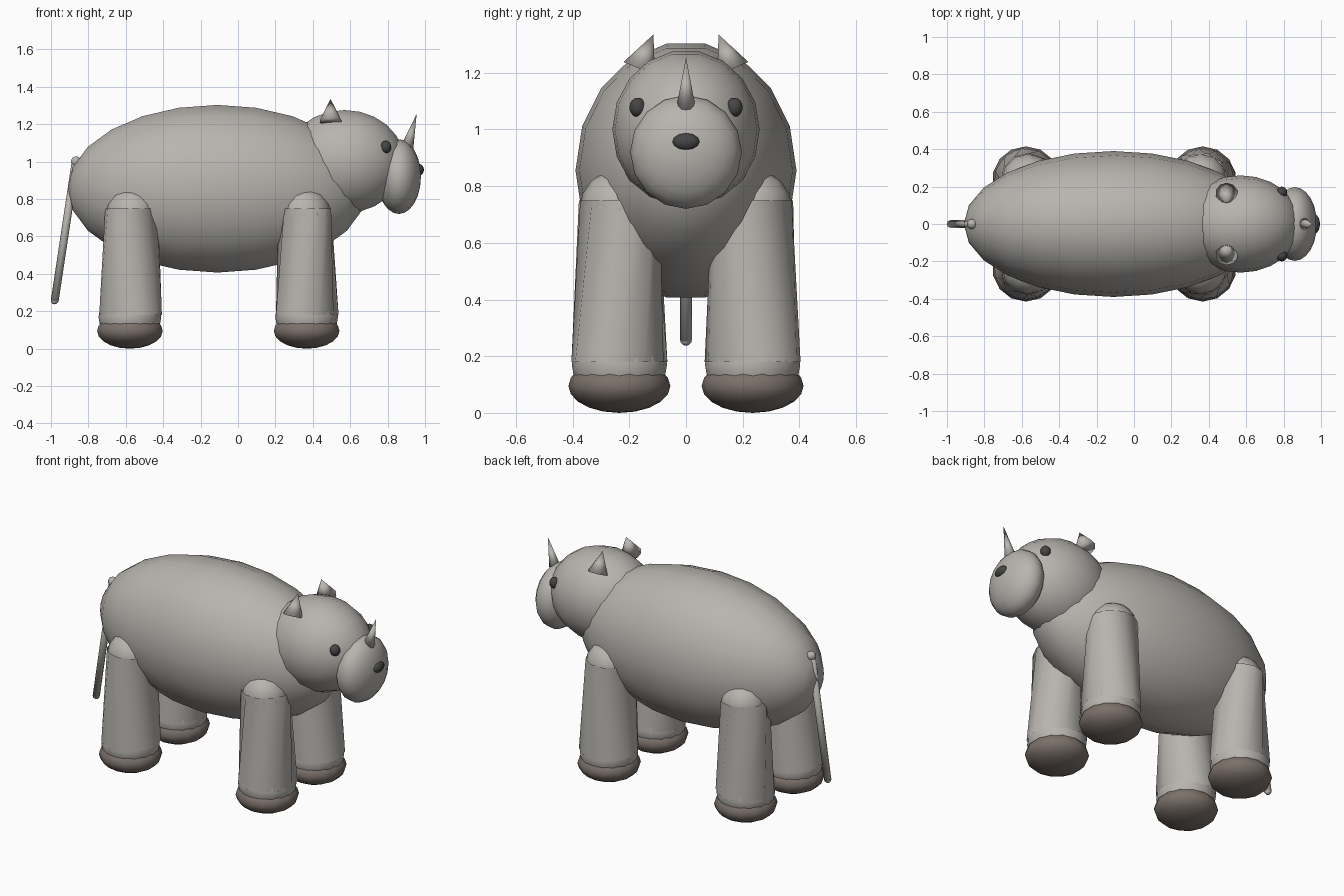
import bpy, bmesh
from math import pi, cos, sin
from mathutils import Vector, Matrix

if "Cube" in bpy.data.objects:
    bpy.data.objects.remove(bpy.data.objects["Cube"])


def material(name, rgb):
    m = bpy.data.materials.new(name)
    m.use_nodes = True
    m.diffuse_color = (*rgb, 1)
    m.node_tree.nodes["Principled BSDF"].inputs["Base Color"].default_value = (*rgb, 1)
    return m


hide = material("warm_grey_hide", (0.48, 0.46, 0.43))
sole = material("brown_foot", (0.2, 0.165, 0.145))
dark = material("dark_grey", (0.06, 0.06, 0.06))


def finish(name, bm, mat):
    bmesh.ops.recalc_face_normals(bm, faces=bm.faces)
    for f in bm.faces:
        f.smooth = True
    mesh = bpy.data.meshes.new(name)
    bm.to_mesh(mesh)
    bm.free()
    mesh.materials.append(mat)
    obj = bpy.data.objects.new(name, mesh)
    bpy.context.collection.objects.link(obj)
    return obj


def ellipsoid(name, centre, radii, mat, segments=16, rings=10, rotation=Matrix()):
    """Rotation turns the unit sphere's poles before it is stretched."""
    bm = bmesh.new()
    bmesh.ops.create_uvsphere(bm, u_segments=segments, v_segments=rings, radius=1)
    stretch = Matrix.Diagonal((*radii, 1))
    bm.transform(Matrix.Translation(centre) @ stretch @ rotation)
    return finish(name, bm, mat)


def cone(name, base, tip, r_base, r_tip, mat, sides):
    base, tip = Vector(base), Vector(tip)
    axis = tip - base
    bm = bmesh.new()
    bmesh.ops.create_cone(bm, cap_ends=True, segments=sides, radius1=r_base,
                          radius2=r_tip, depth=axis.length)
    if r_tip == 0:
        bmesh.ops.remove_doubles(bm, verts=bm.verts, dist=0.0001)
    turn = axis.to_track_quat("Z", "Y").to_matrix().to_4x4()
    bm.transform(Matrix.Translation((base + tip) / 2) @ turn)
    return finish(name, bm, mat)


def twisted_tube(name, bottom, top, r_bottom, r_top, twist, mat, sides=11):
    bm = bmesh.new()
    rings = []
    for centre, radius, start in ((bottom, r_bottom, 0), (top, r_top, twist)):
        ring = []
        for i in range(sides):
            a = start + 2 * pi * i / sides
            ring.append(bm.verts.new(Vector(centre) + radius * Vector((cos(a), sin(a), 0))))
        rings.append(ring)
    low, high = rings
    for i in range(sides):
        j = (i + 1) % sides
        bm.faces.new((low[i], low[j], high[j], high[i]))
    return finish(name, bm, mat)


poles_x = Matrix.Rotation(pi / 2, 4, "Y")

# Body and head
ellipsoid("body", (-0.11, 0, 0.855), (0.8, 0.39, 0.455), hide, 18, 12, poles_x)
ellipsoid("head", (0.57, 0, 1.0), (0.32, 0.26, 0.28), hide, 18, 12, poles_x)
ellipsoid("muzzle", (0.86, 0, 0.92), (0.118, 0.197, 0.2), hide, 16, 12, poles_x)
ellipsoid("nose", (0.972, 0, 0.957), (0.022, 0.048, 0.03), dark, 12, 8, poles_x)
cone("horn", (0.9, 0, 1.06), (0.955, 0, 1.255), 0.037, 0, hide, 12)

# Paired parts
for side, s in (("left", 1), ("right", -1)):
    ellipsoid(f"{side}_eye", (0.79, s * 0.17, 1.078), (0.03, 0.03, 0.034), dark, 12, 8)
    cone(f"{side}_ear", (0.495, s * 0.165, 1.215), (0.495, s * 0.115, 1.335),
         0.06, 0, hide, 10)

    for end, x, e in (("front", 0.367, -1), ("rear", -0.578, 1)):
        name = f"{end}_{side}"
        y = s * 0.235
        ellipsoid(f"{name}_hip", (x + e * 0.01, y, 0.72), (0.14, 0.14, 0.14), hide, 12, 8)
        twisted_tube(f"{name}_leg", (x, y, 0.18), (x + e * 0.01, y, 0.75),
                     0.171, 0.143, s * e * 0.4, hide)
        ellipsoid(f"{name}_ankle", (x, y, 0.17), (0.168, 0.168, 0.15), hide, 16, 10)
        ellipsoid(f"{name}_foot", (x, y, 0.095), (0.18, 0.18, 0.095), sole, 14, 10)

# Tail
cone("tail", (-0.98, 0, 0.255), (-0.868, 0, 1.0), 0.021, 0.021, hide, 8)
ellipsoid("tail_root", (-0.866, 0, 1.0), (0.028, 0.028, 0.028), hide, 10, 8)
ellipsoid("tail_tip", (-0.98, 0, 0.258), (0.021, 0.021, 0.021), hide, 8, 6)
